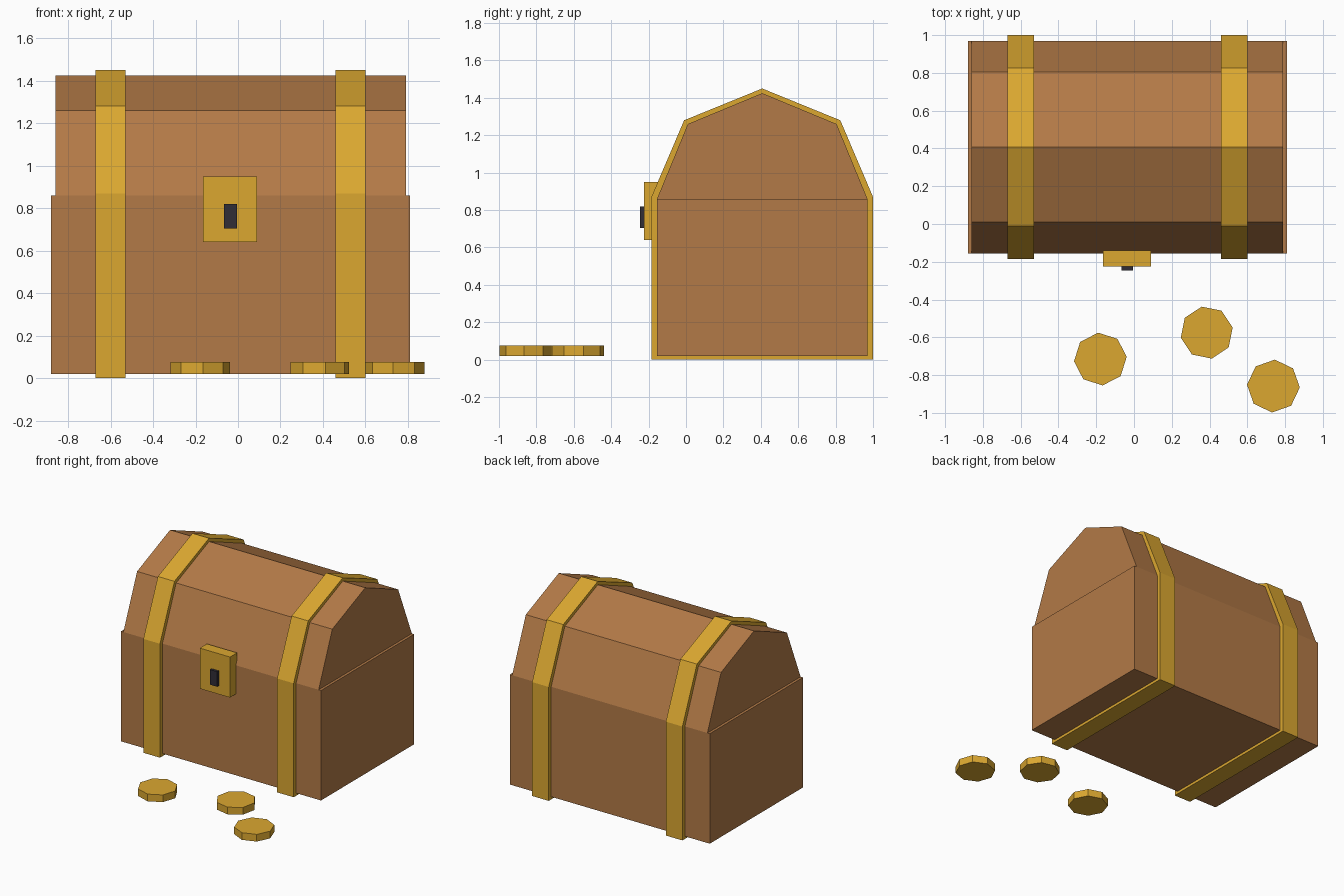
import bpy
import bmesh
import math

default = bpy.data.objects.get("Cube")
if default:
    bpy.data.objects.remove(default, do_unlink=True)


def material(name, rgb):
    mat = bpy.data.materials.new(name)
    mat.use_nodes = True
    mat.diffuse_color = (*rgb, 1)
    mat.node_tree.nodes["Principled BSDF"].inputs["Base Color"].default_value = (*rgb, 1)
    return mat


wood = material("wood brown", (0.45, 0.195, 0.063))
gold = material("gold", (0.71, 0.39, 0.03))
iron = material("dark iron", (0.03, 0.027, 0.037))


def prism(name, profile, x0, x1, mat):
    """Extrude a (y, z) profile along x from x0 to x1."""
    bm = bmesh.new()
    face = bm.faces.new([bm.verts.new((x0, y, z)) for y, z in profile])
    new = bmesh.ops.extrude_face_region(bm, geom=[face])["geom"]
    moved = [v for v in new if isinstance(v, bmesh.types.BMVert)]
    bmesh.ops.translate(bm, verts=moved, vec=(x1 - x0, 0, 0))
    bmesh.ops.recalc_face_normals(bm, faces=bm.faces[:])
    mesh = bpy.data.meshes.new(name)
    bm.to_mesh(mesh)
    bm.free()
    mesh.materials.append(mat)
    obj = bpy.data.objects.new(name, mesh)
    bpy.context.collection.objects.link(obj)
    return obj


def box(name, x, y, z, mat):
    corners = [(y[0], z[0]), (y[1], z[0]), (y[1], z[1]), (y[0], z[1])]
    return prism(name, corners, x[0], x[1], mat)


# Chest body and slightly narrower faceted lid
front, back, mid = -0.155, 0.97, 0.4075
box("chest_body", (-0.88, 0.81), (front, back), (0.02, 0.86), wood)
lid = [(front, 0.86), (0.01, 1.26), (mid, 1.425), (0.805, 1.26), (back, 0.86)]
prism("chest_lid", lid, -0.86, 0.79, wood)

# Straps wrapping the whole chest
strap = [(-0.185, 0), (-0.185, 0.87), (-0.01, 1.28), (mid, 1.45),
         (0.825, 1.28), (1, 0.87), (1, 0)]
for name, x in (("right_strap", -0.67), ("left_strap", 0.46)):
    prism(name, strap, x, x + 0.14, gold)

# Lock plate and keyhole block
box("lock_plate", (-0.165, 0.09), (-0.225, -0.14), (0.64, 0.95), gold)
box("keyhole", (-0.065, -0.005), (-0.245, -0.2), (0.705, 0.82), iron)

# Loose eight-sided coins on the ground
coins = [(-0.178, -0.715, 5), (0.385, -0.575, 11), (0.738, -0.858, -3)]
for i, (x, y, turn) in enumerate(coins):
    bpy.ops.mesh.primitive_cylinder_add(
        vertices=8, radius=0.14, depth=0.055, location=(x, y, 0.0475),
        rotation=(0, 0, math.radians(turn)))
    coin = bpy.context.object
    coin.name = f"coin_{i + 1}"
    coin.data.materials.append(gold)
